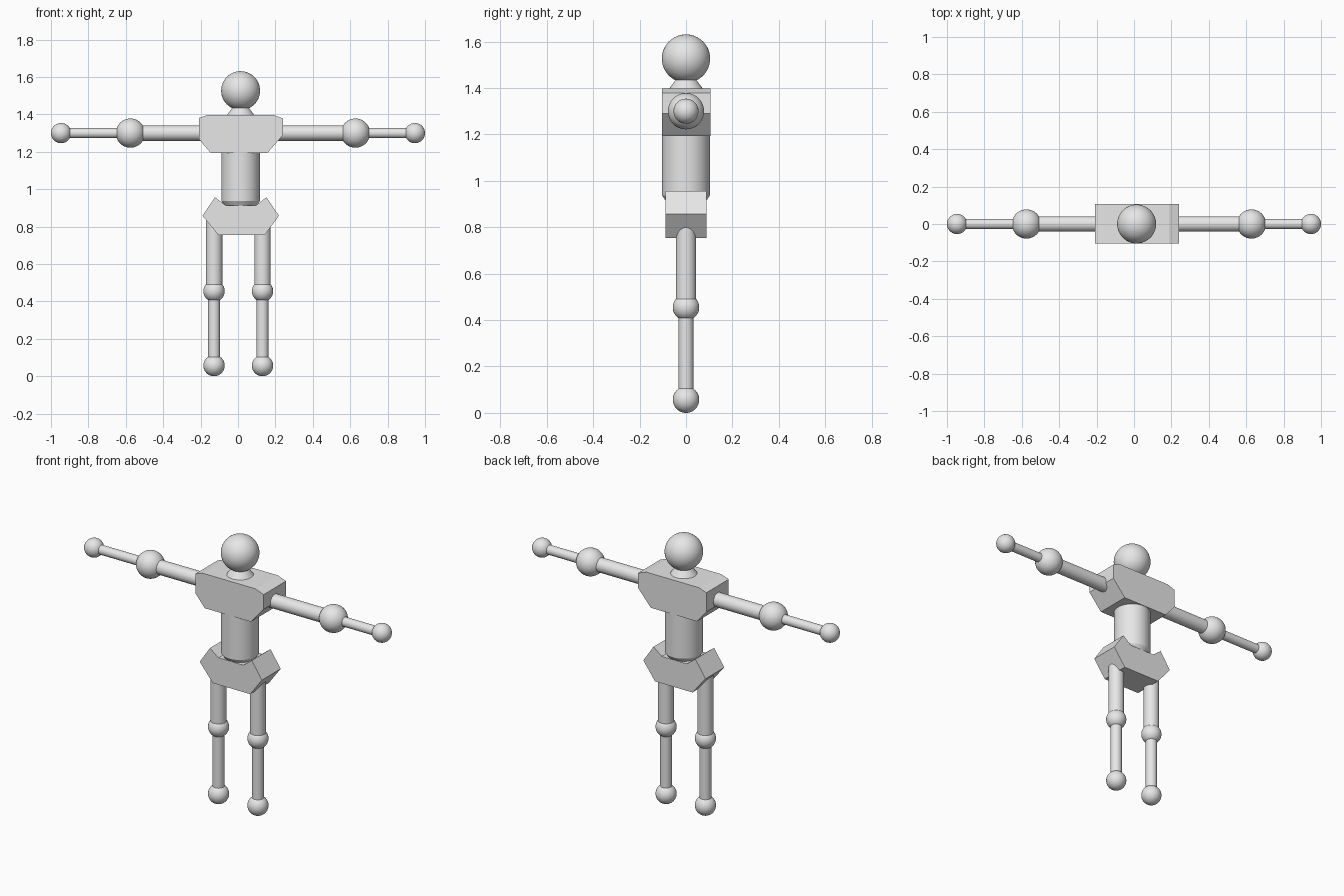
import bpy
import math
from mathutils import Vector

if "Cube" in bpy.data.objects:
    bpy.data.objects.remove(bpy.data.objects["Cube"])

grey = bpy.data.materials.new("plain_grey")
grey.diffuse_color = (0.8, 0.8, 0.8, 1)
grey.use_nodes = True
grey.node_tree.nodes["Principled BSDF"].inputs["Base Color"].default_value = grey.diffuse_color


def finish(name, smooth=True):
    ob = bpy.context.object
    ob.name = name
    ob.data.materials.append(grey)
    if smooth:
        bpy.ops.object.shade_smooth_by_angle(angle=math.radians(35))
    return ob


def ball(name, pos, r):
    bpy.ops.mesh.primitive_uv_sphere_add(segments=48, ring_count=24, radius=r, location=pos)
    return finish(name)


def rod(name, a, b, r1, r2=None):
    """Round bar or cone from point a to point b."""
    a, b = Vector(a), Vector(b)
    d = b - a
    bpy.ops.mesh.primitive_cone_add(
        vertices=48, radius1=r1, radius2=r1 if r2 is None else r2, depth=d.length,
        location=(a + b) / 2, rotation=d.to_track_quat('Z', 'Y').to_euler())
    return finish(name)


def slab(name, profile, y0, y1):
    """Extrude an x-z outline (counter-clockwise from the front) along y."""
    n = len(profile)
    verts = [(x, y, z) for y in (y0, y1) for x, z in profile]
    faces = [list(range(n)), list(range(2 * n - 1, n - 1, -1))]
    for i in range(n):
        j = (i + 1) % n
        faces.append([j, i, i + n, j + n])
    me = bpy.data.meshes.new(name)
    me.from_pydata(verts, [], faces)
    ob = bpy.data.objects.new(name, me)
    bpy.context.collection.objects.link(ob)
    me.materials.append(grey)
    return ob


CX = 0.014  # centre line of the body

# Head and neck
ball("head", (CX, 0, 1.527), 0.104)
rod("neck", (CX, 0, 1.39), (CX, 0, 1.437), 0.078, 0.043)

# Chest block with clipped corners
slab("chest", [(-0.146, 1.194), (0.157, 1.194), (0.241, 1.29), (0.241, 1.378),
               (0.187, 1.398), (-0.160, 1.398), (-0.208, 1.381), (-0.208, 1.267)],
     -0.104, 0.106)

# Waist cylinder with a chamfered lower rim
rod("waist", (CX, 0, 0.937), (CX, 0, 1.21), 0.103)
rod("waist_rim", (CX, 0, 0.912), (CX, 0, 0.937), 0.086, 0.103)

# Notched pelvis block
slab("pelvis", [(-0.104, 0.754), (0.142, 0.754), (0.219, 0.858), (0.152, 0.957),
                (0.097, 0.914), (-0.067, 0.914), (-0.123, 0.957), (-0.190, 0.858)],
     -0.088, 0.088)

# Arms: (side, shoulder x, elbow x, hand x)
AZ = 1.30
for side, sx, ex, hx in (("left", -0.18, -0.575, -0.946), ("right", 0.21, 0.628, 0.946)):
    rod(side + "_upper_arm", (sx, 0, AZ), (ex, 0, AZ), 0.041)
    ball(side + "_elbow", (ex, 0, AZ), 0.078)
    rod(side + "_forearm", (ex, 0, AZ), (hx, 0, AZ), 0.027)
    ball(side + "_hand", (hx, 0, AZ), 0.054)

# Legs
for side, x in (("left", -0.128), ("right", 0.131)):
    rod(side + "_thigh", (x, 0, 0.455), (x, 0, 0.84), 0.044)
    ball(side + "_knee", (x, 0, 0.455), 0.057)
    rod(side + "_shin", (x, 0, 0.06), (x, 0, 0.455), 0.032)
    ball(side + "_foot", (x, 0, 0.057), 0.057)
